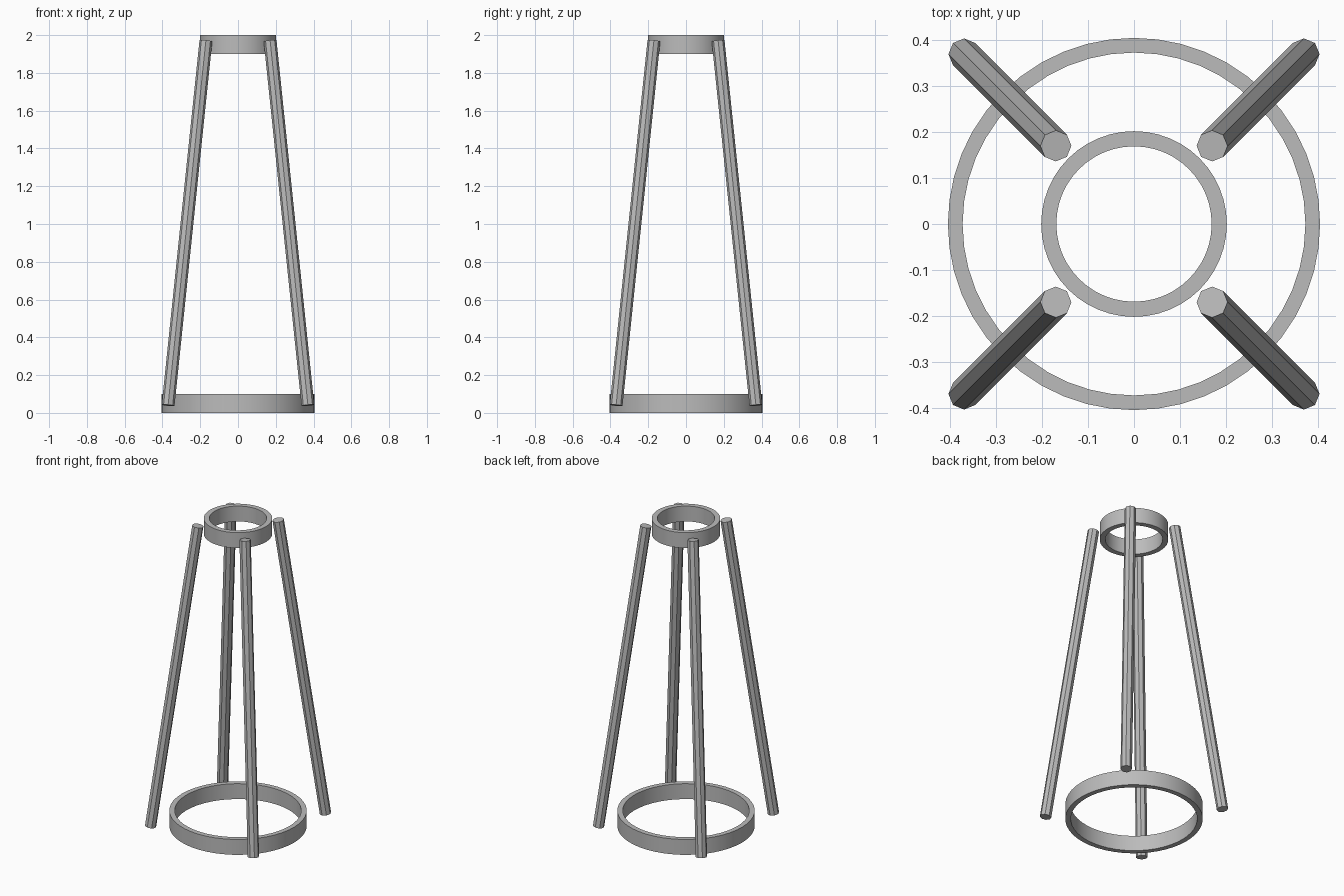
import bpy
import bmesh
import math
from mathutils import Vector

cube = bpy.data.objects.get("Cube")
if cube:
    bpy.data.objects.remove(cube, do_unlink=True)

GREY = (0.5, 0.5, 0.5, 1.0)
metal = bpy.data.materials.new("mid_grey")
metal.use_nodes = True
metal.diffuse_color = GREY
metal.node_tree.nodes["Principled BSDF"].inputs["Base Color"].default_value = GREY


def add_object(name, bm):
    mesh = bpy.data.meshes.new(name)
    bmesh.ops.recalc_face_normals(bm, faces=bm.faces[:])
    bm.to_mesh(mesh)
    bm.free()
    mesh.materials.append(metal)
    obj = bpy.data.objects.new(name, mesh)
    bpy.context.collection.objects.link(obj)
    return obj


def ring(name, outer, inner, low, high, segments=48):
    """Flat band: a rectangular section spun around z."""
    bm = bmesh.new()
    section = [(inner, low), (outer, low), (outer, high), (inner, high)]
    verts = [bm.verts.new((r, 0, z)) for r, z in section]
    edges = [bm.edges.new((verts[i], verts[(i + 1) % 4])) for i in range(4)]
    bmesh.ops.spin(bm, geom=verts + edges, cent=(0, 0, 0), axis=(0, 0, 1),
                   angle=math.tau, steps=segments, use_merge=True)
    bmesh.ops.remove_doubles(bm, verts=bm.verts[:], dist=0.0001)
    obj = add_object(name, bm)
    bpy.ops.object.select_all(action="DESELECT")
    obj.select_set(True)
    bpy.context.view_layer.objects.active = obj
    bpy.ops.object.shade_smooth_by_angle(angle=math.radians(30))


def leg(name, sx, sy):
    """Eight-sided rod leaning in towards the top ring."""
    bottom = Vector((0.37 * sx, 0.37 * sy, 0.04))
    top = Vector((0.17 * sx, 0.17 * sy, 1.97))
    axis = top - bottom
    bm = bmesh.new()
    bmesh.ops.create_cone(bm, cap_ends=True, segments=8, radius1=0.034,
                          radius2=0.034, depth=axis.length)
    obj = add_object(name, bm)
    obj.location = (top + bottom) / 2
    obj.rotation_euler = Vector((0, 0, 1)).rotation_difference(axis).to_euler()


# Rings
ring("bottom_ring", 0.405, 0.373, 0.0, 0.1)
ring("top_ring", 0.202, 0.169, 1.9, 2.0)

# Legs
for front_back, sy in (("front", -1), ("back", 1)):
    for side, sx in (("right", -1), ("left", 1)):
        leg(f"{front_back}_{side}_leg", sx, sy)
